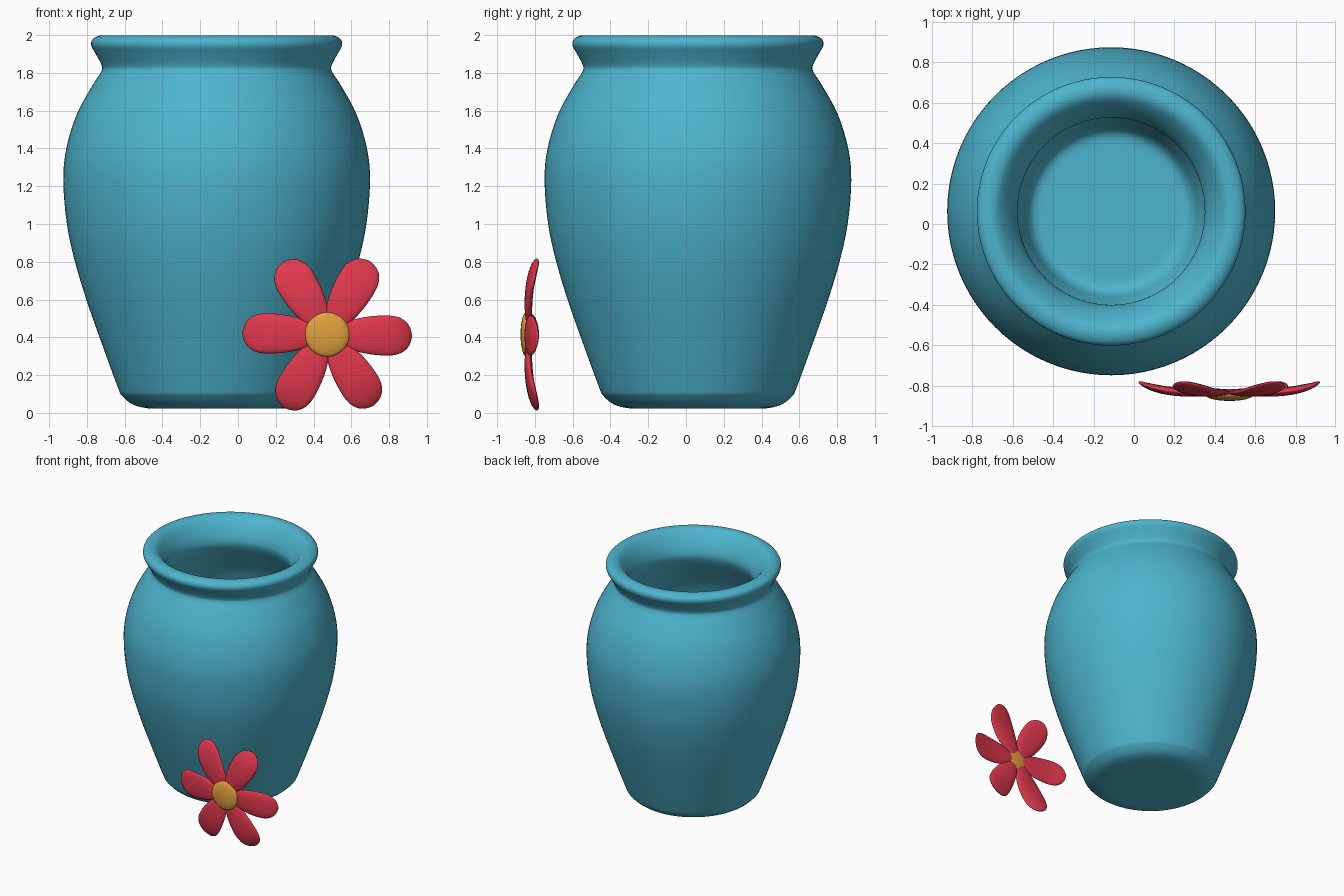
import bpy, bmesh, math
from mathutils import Vector, Matrix

if "Cube" in bpy.data.objects:
    bpy.data.objects.remove(bpy.data.objects["Cube"])


def material(name, rgb):
    m = bpy.data.materials.new(name)
    m.diffuse_color = (*rgb, 1)
    m.use_nodes = True
    m.node_tree.nodes["Principled BSDF"].inputs["Base Color"].default_value = m.diffuse_color
    return m


def finish(bm, name, mat):
    bmesh.ops.recalc_face_normals(bm, faces=bm.faces)
    me = bpy.data.meshes.new(name)
    bm.to_mesh(me)
    bm.free()
    for p in me.polygons:
        p.use_smooth = True
    me.materials.append(mat)
    ob = bpy.data.objects.new(name, me)
    bpy.context.collection.objects.link(ob)
    return ob


def smooth_path(pts, steps):
    """Catmull-Rom curve through the points."""
    v = [Vector(p) for p in pts]
    v = [v[0]] + v + [v[-1]]
    out = []
    for i in range(1, len(v) - 2):
        a, b, c, d = v[i - 1:i + 3]
        for s in range(steps):
            t = s / steps
            out.append(0.5 * (2 * b + (c - a) * t + (2 * a - 5 * b + 4 * c - d) * t * t
                              + (3 * b - a - 3 * c + d) * t ** 3))
    return out + [v[-1]]


def loft(bm, rings):
    """Skin closed rings; a ring of one vertex is a pole."""
    for a, b in zip(rings, rings[1:]):
        n = max(len(a), len(b))
        for i in range(n):
            j = (i + 1) % n
            if len(a) == 1:
                bm.faces.new((a[0], b[i], b[j]))
            elif len(b) == 1:
                bm.faces.new((a[i], b[0], a[j]))
            else:
                bm.faces.new((a[i], b[i], b[j], a[j]))


blue = material("blue_glaze", (0.075, 0.46, 0.62))
red = material("red_petal", (0.75, 0.04, 0.075))
gold = material("gold_centre", (0.75, 0.35, 0.05))

# Vase: outer wall, rolled rim, inner wall and floor as one turned profile (radius, z)
profile = smooth_path([
    (0.30, 0.023), (0.37, 0.025), (0.445, 0.045), (0.50, 0.09), (0.525, 0.14),
    (0.62, 0.40), (0.69, 0.60), (0.75, 0.80), (0.793, 1.0), (0.812, 1.23),
    (0.796, 1.40), (0.741, 1.58), (0.66, 1.73), (0.612, 1.805), (0.609, 1.84),
    (0.64, 1.90), (0.664, 1.945), (0.655, 1.98), (0.61, 1.999), (0.56, 1.985),
    (0.505, 1.92), (0.468, 1.84), (0.472, 1.77), (0.54, 1.64), (0.63, 1.46),
    (0.67, 1.23), (0.65, 1.0), (0.55, 0.60), (0.44, 0.28), (0.41, 0.20),
    (0.37, 0.165), (0.30, 0.16)], 4)
N = 96
bm = bmesh.new()
rings = [[bm.verts.new((0, 0, 0.023))]]
for r, z in profile:
    rings.append([bm.verts.new((r * math.cos(k * math.tau / N), r * math.sin(k * math.tau / N), z))
                  for k in range(N)])
rings.append([bm.verts.new((0, 0, 0.16))])
loft(bm, rings)
vase = finish(bm, "vase", blue)
vase.location = (-0.113, 0.063, 0)

# Petals: flattened lofts (distance, half width, half thickness, depth), tips swept back
sections = smooth_path([
    (0.02, 0.022, 0.008, -0.832), (0.10, 0.068, 0.017, -0.833), (0.20, 0.096, 0.021, -0.834),
    (0.30, 0.106, 0.021, -0.826), (0.37, 0.100, 0.019, -0.812), (0.415, 0.076, 0.014, -0.798),
    (0.438, 0.045, 0.009, -0.788), (0.448, 0.012, 0.004, -0.783)], 3)
centre = Vector((0.472, 0, 0.415))
for n, angle in enumerate((-1, 60, 121, 179, 240, 303)):
    bm = bmesh.new()
    rings = [[bm.verts.new((0.012, -0.832, 0))]]
    for d, w, t, y in sections:
        rings.append([bm.verts.new((d, y + t * math.sin(k * math.tau / 20), w * math.cos(k * math.tau / 20)))
                      for k in range(20)])
    rings.append([bm.verts.new((0.450, -0.782, 0))])
    loft(bm, rings)
    bm.transform(Matrix.Translation(centre) @ Matrix.Rotation(-math.radians(angle), 4, 'Y'))
    finish(bm, f"petal_{n + 1}", red)

# Flower centre: flattened dome
bm = bmesh.new()
bmesh.ops.create_uvsphere(bm, u_segments=40, v_segments=20, radius=1)
bm.transform(Matrix.Translation((0.472, -0.846, 0.415)) @ Matrix.Diagonal((0.118, 0.030, 0.118, 1))
             @ Matrix.Rotation(math.pi / 2, 4, 'X'))
finish(bm, "flower_centre", gold)
